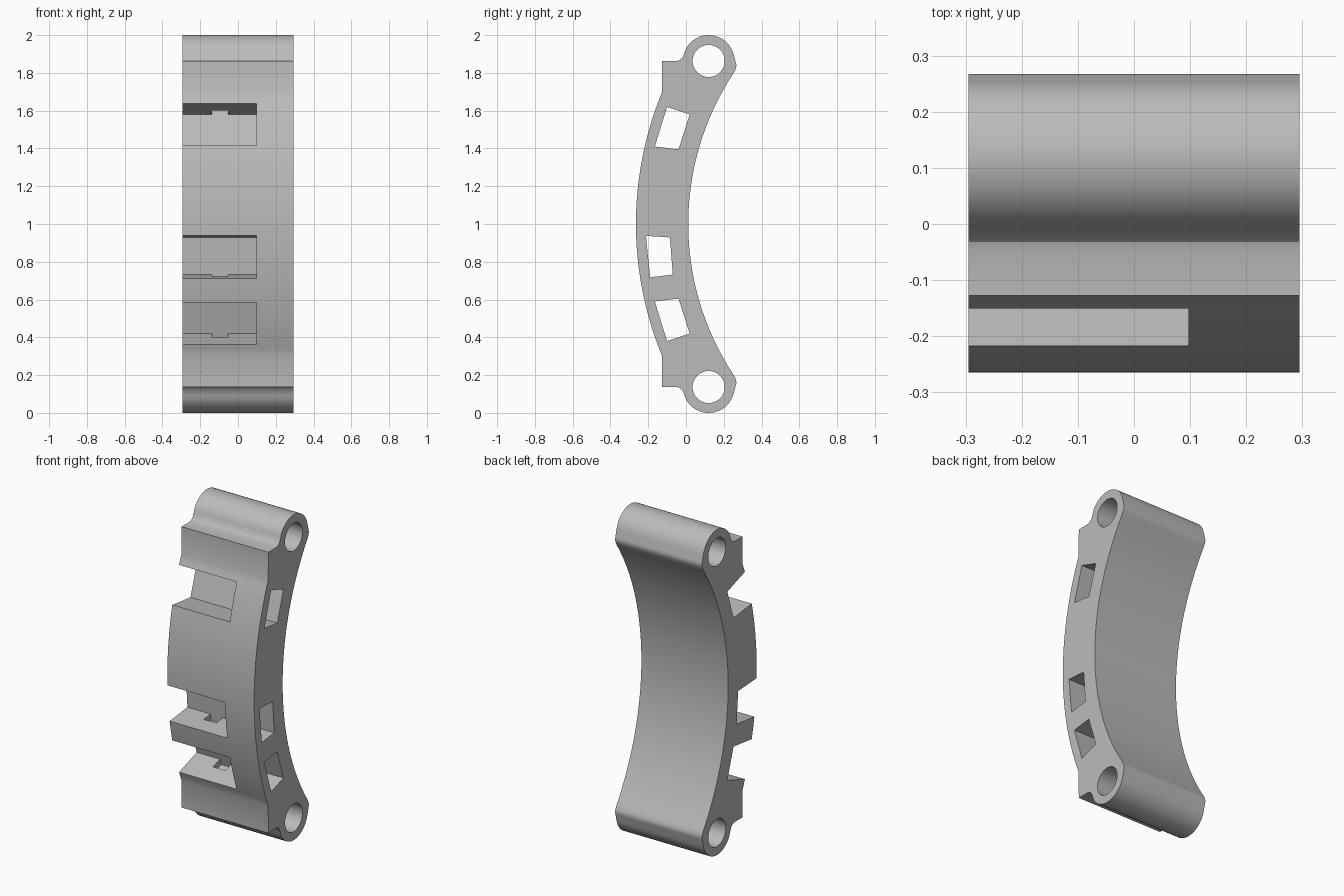
import bpy, bmesh
from math import sin, cos, sqrt, radians
from mathutils import Vector

cube = bpy.data.objects.get("Cube")
if cube:
    bpy.data.objects.remove(cube, do_unlink=True)

HALF_WIDTH = 0.295
SLOT_END = 0.097
PIN_Y, PIN_Z, PIN_R = 0.12, 1.863, 0.137

grey = bpy.data.materials.new("plain grey")
grey.use_nodes = True
grey.diffuse_color = (0.5, 0.5, 0.5, 1)
grey.node_tree.nodes["Principled BSDF"].inputs["Base Color"].default_value = (0.5, 0.5, 0.5, 1)


def prism(name, profile, x0, x1):
    """Extrude a (y, z) outline along x."""
    bm = bmesh.new()
    face = bm.faces.new([bm.verts.new((x0, y, z)) for y, z in profile])
    grown = bmesh.ops.extrude_face_region(bm, geom=[face])["geom"]
    bmesh.ops.translate(bm, vec=(x1 - x0, 0, 0),
                        verts=[v for v in grown if isinstance(v, bmesh.types.BMVert)])
    bmesh.ops.recalc_face_normals(bm, faces=bm.faces)
    mesh = bpy.data.meshes.new(name)
    bm.to_mesh(mesh)
    bm.free()
    mesh.materials.append(grey)
    obj = bpy.data.objects.new(name, mesh)
    bpy.context.collection.objects.link(obj)
    return obj


def circle(y, z, r, start, end, steps):
    angles = [radians(start + (end - start) * i / steps) for i in range(steps + 1)]
    return [(y + r * cos(a), z + r * sin(a)) for a in angles]


def bow(mid_y, radius, z):
    """Depth of a bowed face at height z."""
    return mid_y + radius - sqrt(radius ** 2 - (z - 1) ** 2)


def flip(points):
    return [(y, 2 - z) for y, z in reversed(points)]


# Upper half outline: outer bow, shoulder, fillet, pin boss, lip, inner bow
STEPS = 20
upper = [(bow(-0.265, 1.83, 1 + 0.695 * i / STEPS),
          1 + 0.695 * i / STEPS) for i in range(1, STEPS + 1)]
upper += [(-0.127, PIN_Z), (-0.048, PIN_Z), (-0.032, 1.868), (-0.018, 1.882), (-0.008, 1.906)]
upper += circle(PIN_Y, PIN_Z, PIN_R, 151, 12, 28)
upper += [(0.264, 1.853), (0.267, 1.84), (0.265, 1.826), (0.259, 1.811)]
upper += [(bow(0.012, 1.45, 1 + 0.793 * i / STEPS),
           1 + 0.793 * i / STEPS) for i in range(STEPS, 0, -1)]
outline = [(-0.265, 1)] + upper + [(0.012, 1)] + flip(upper)
body = prism("curved_bracket", outline, -HALF_WIDTH, HALF_WIDTH)

# Pin holes through both ends
cutters = [prism("pin_hole_cutter", circle(PIN_Y, z, 0.085, 0, 352.5, 47), -0.4, 0.4)
           for z in (PIN_Z, 2 - PIN_Z)]

# Pockets: catch wall inner and outer, then opposite wall outer and inner
high = [(0.02, 1.58), (-0.10, 1.62), (-0.165, 1.41), (-0.04, 1.395)]
middle = [(-0.07, 0.732), (-0.19, 0.718), (-0.212, 0.937), (-0.085, 0.929)]
low = [(y, 2 - z) for y, z in high]
for pocket in (high, middle, low):
    a, b, c, d = [Vector(p) for p in pocket]
    # Window through the closed side
    cutters.append(prism("window_cutter", pocket, 0, 0.4))
    # Slot opening to the front and to one end
    cutters.append(prism("slot_cutter", [a, a + (b - a) * 2.2, d + (c - d) * 2.2, d],
                         -0.4, SLOT_END))
    # Small catch recess in the wall
    out = (a - d).normalized() * 0.04
    inward = (a - d).normalized() * -0.02
    reach = (b - a) * 0.55
    cutters.append(prism("catch_cutter", [a + inward, a + out, a + out + reach, a + inward + reach],
                         -0.137, -0.053))

bpy.ops.object.select_all(action="DESELECT")
bpy.context.view_layer.objects.active = body
body.select_set(True)
for cutter in cutters:
    cutter.hide_render = True
    cut = body.modifiers.new("cut", "BOOLEAN")
    cut.object = cutter
    cut.operation = "DIFFERENCE"
    cut.solver = "EXACT"
    bpy.ops.object.modifier_apply(modifier=cut.name)
for cutter in cutters:
    bpy.data.objects.remove(cutter, do_unlink=True)

bpy.ops.object.shade_smooth_by_angle(angle=radians(25))
